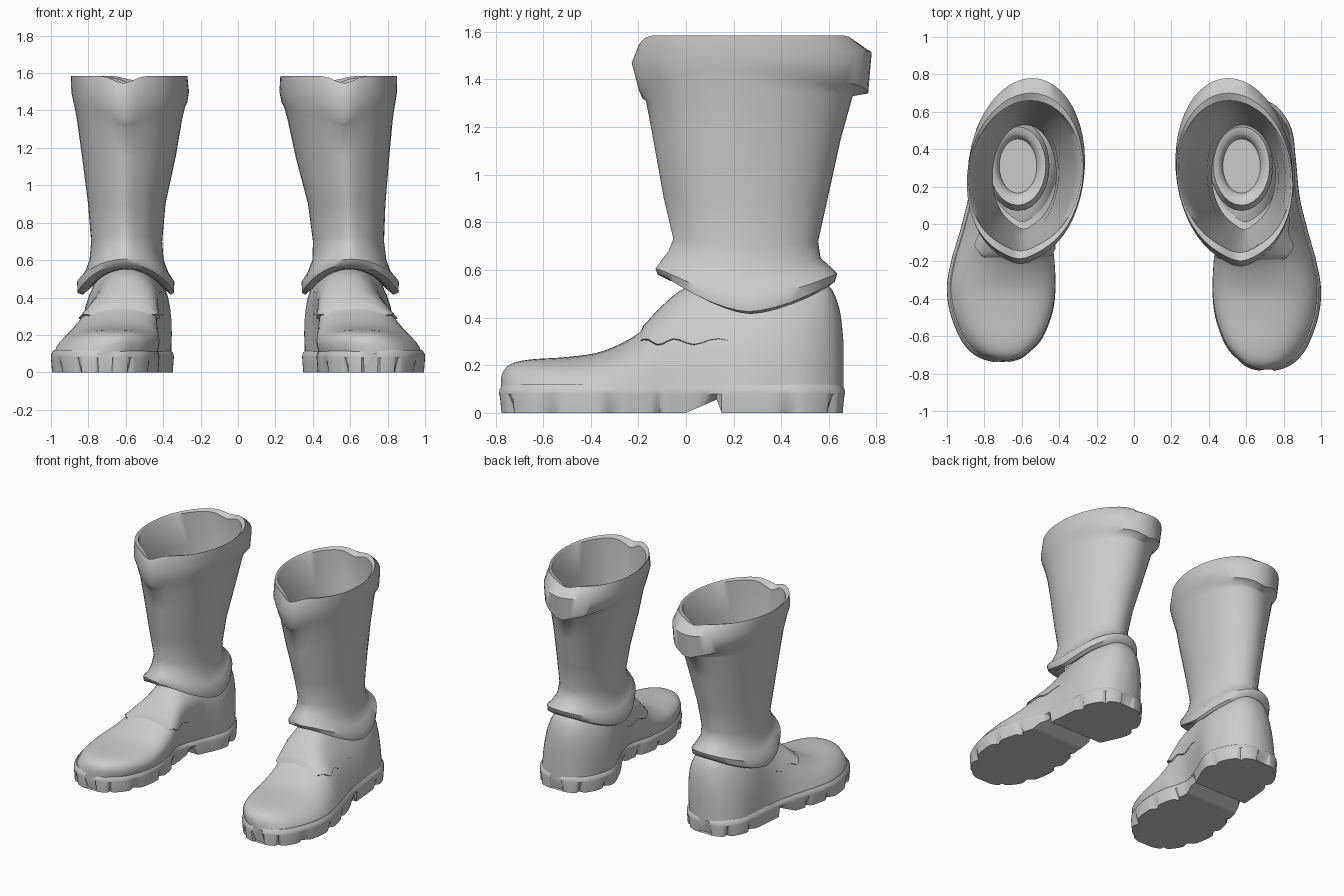
import bpy, bmesh, math
from mathutils import Vector

cube = bpy.data.objects.get("Cube")
if cube:
    bpy.data.objects.remove(cube)

leather = bpy.data.materials.new("plain grey")
leather.use_nodes = True
GREY = (0.6, 0.6, 0.6, 1)
leather.diffuse_color = GREY
leather.node_tree.nodes["Principled BSDF"].inputs["Base Color"].default_value = GREY

# Foot plan from toe to heel: y, inner x, outer x, top z of the upper
FOOT = [(-.785, .67, .75, .15), (-.768, .61, .81, .185), (-.73, .56, .87, .21),
        (-.65, .49, .93, .225), (-.5, .435, .985, .235), (-.35, .42, 1, .26),
        (-.2, .435, .975, .335), (-.11, .46, .95, .43), (0, .475, .92, .52),
        (.15, .425, .885, .56), (.35, .345, .865, .57), (.5, .37, .845, .56),
        (.6, .43, .79, .54), (.65, .5, .73, .44), (.668, .57, .66, .3)]

# Shaft rings: z, centre x, half width, front y, back y, front lift, back lift, notch
SHAFT = [(.47, .595, .17, .03, .53, .08, .08, 0), (.415, .595, .235, -.05, .59, .14, .11, 0),
         (.425, .6, .258, -.1, .625, .155, .125, 0), (.485, .6, .26, -.11, .635, .12, .1, 0),
         (.53, .595, .225, -.085, .61, .11, .08, 0), (.6, .595, .198, -.055, .565, .08, .05, 0),
         (.7, .59, .19, -.035, .555, .03, .02, 0),
         (.9, .58, .207, -.075, .595, 0, 0, 0), (1.15, .557, .25, -.12, .65, 0, 0, 0),
         (1.35, .545, .28, -.15, .7, -.04, -.02, 0),
         (1.42, .54, .294, -.165, .71, -.07, -.07, -.03),
         (1.445, .537, .303, -.18, .765, -.05, -.08, -.04),
         (1.5, .535, .313, -.21, .78, -.02, .02, -.01),
         (1.585, .535, .31, -.18, .7, 0, 0, -.04),
         (1.575, .535, .3, -.135, .66, 0, 0, -.06),
         (1.35, .545, .262, -.13, .67, 0, 0, 0), (.9, .58, .19, -.055, .575, 0, 0, 0),
         (.62, .585, .17, -.01, .53, 0, 0, 0)]

# Lining rim at the bottom of the shaft: z, half width, half depth
LINING = [(.58, .168, .24), (.61, .163, .222), (.635, .15, .21),
          (.63, .125, .175), (.6, .105, .15), (.58, .1, .145)]


def spline(rows, t):
    """Catmull-Rom interpolation through rows, t from 0 to 1."""
    n = len(rows) - 1
    i = min(int(t * n), n - 1)
    u = t * n - i
    p, q, r, s = (rows[max(0, min(n, i + k))] for k in (-1, 0, 1, 2))
    return [b + u / 2 * (c - a + u * (2*a - 5*b + 4*c - d + u * (3*(b - c) + d - a)))
            for a, b, c, d in zip(p, q, r, s)]


def place(p, side):
    """Put a point on one boot; the right boot leans less and is shorter."""
    x, y, z = p
    if side < 0:
        x += .045 * max(0, z - .6)
        y *= .94 if y < 0 else 1
    return Vector((side * x, y, z))


def loft(name, rings, side, closed=True, cap_start=True, cap_end=True, angle=40):
    bm = bmesh.new()
    grid = [[bm.verts.new(place(p, side)) for p in ring] for ring in rings]
    n = len(grid[0])
    for a, b in zip(grid, grid[1:]):
        for i in range(n if closed else n - 1):
            j = (i + 1) % n
            bm.faces.new((a[i], a[j], b[j], b[i]))
    if cap_start:
        bm.faces.new(grid[0])
    if cap_end:
        bm.faces.new(grid[-1])
    bmesh.ops.recalc_face_normals(bm, faces=bm.faces)
    mesh = bpy.data.meshes.new(name)
    bm.to_mesh(mesh)
    bm.free()
    mesh.materials.append(leather)
    obj = bpy.data.objects.new(name, mesh)
    bpy.context.collection.objects.link(obj)
    bpy.ops.object.select_all(action='DESELECT')
    obj.select_set(True)
    bpy.context.view_layer.objects.active = obj
    bpy.ops.object.shade_smooth_by_angle(angle=math.radians(angle))


def toward_spine(x, y, z, cx, d):
    """Move a point horizontally toward the middle line of the foot."""
    v = Vector((cx - x, max(-.5, min(.42, y)) - y, 0))
    return Vector((x, y, z)) + v.normalized() * d


def sole_rings(count=112):
    """Sole with scalloped tread and a raised arch ahead of the heel."""
    rings = []
    for k in range(count + 1):
        y, x0, x1, _ = spline(FOOT, k / count)
        cx = (x0 + x1) / 2
        arch = .065 * y / .15 if 0 < y < .15 else 0
        notch = .03 * max(0, math.cos(2 * math.pi * k / 14)) ** 4
        levels = [(.118, .016), (.1, .002), (.08, 0), (arch, .006 + notch)]
        left = [toward_spine(x0, y, z, cx, d) for z, d in levels]
        right = [toward_spine(x1, y, z, cx, d) for z, d in reversed(levels)]
        rings.append(left + right)
    return rings


def arch_section(row, grow, low=0, n=20):
    """Domed section of the upper, leaning in toward the ankle as it rises."""
    y, x0, x1, top = row
    cx, hw, h = (x0 + x1) / 2, (x1 - x0) / 2 - .014 + grow, top - .1 + grow
    start = math.asin(min(.95, (low / h) ** 1.25)) if low else 0
    slim = max(0, 1 - abs(y + .05) / .3)
    pts = []
    for i in range(n + 1):
        t = start + (math.pi - 2 * start) * i / n
        c = math.cos(t)
        rise = h * max(0, math.sin(t)) ** .8
        lean = (.585 - cx) * min(1, rise / .33)
        pts.append((cx + lean - math.copysign(max(.012, hw) * abs(c) ** (.72 + .25 * slim), c),
                    y * .99, .1 + rise))
    return pts


def upper_rings(count=56):
    return [arch_section(spline(FOOT, k / count), 0) for k in range(count + 1)]


def tongue_rings(count=14):
    """Overlapping instep flap that fades into the ankle."""
    rings = []
    for k in range(count + 1):
        row = spline(FOOT, .425 + .23 * k / count)
        wave = .2 + .012 * math.sin(k * 1.1)
        ring = arch_section(row, .018 * (1 - k / count) if k else -.015, wave)
        tuck = arch_section(row, -.015, wave - .01)
        rings.append([tuck[0]] + ring + [tuck[-1]])
    return rings


def shaft_ring(row, n=48):
    z, cx, hw, yf, yb, front, back, notch = row
    ring = []
    for i in range(n):
        a = 2 * math.pi * i / n
        c = math.cos(a)
        f, b = max(0, c), max(0, -c)
        y = (yf + yb) / 2 - (yb - yf) / 2 * c
        ridge = .018 * f ** 30
        x = cx + hw * math.sin(a) - .06 * (y - .3) * (z - .4)
        ring.append((x, y - ridge, z + front * f ** 1.6 + back * b ** 1.6
                     + notch * (f ** 40 + .6 * b ** 40)))
    return ring


def lining_ring(row, cx, n=28):
    z, rx, ry = row
    return [(cx + rx * math.sin(2 * math.pi * i / n),
             .31 - ry * math.cos(2 * math.pi * i / n), z) for i in range(n)]


# Both boots
for side, label, lining_x in ((1, "left", .575), (-1, "right", .62)):
    loft(label + "_sole", sole_rings(), side, angle=35)
    loft(label + "_upper", upper_rings(), side, closed=False, angle=60)
    loft(label + "_tongue", tongue_rings(), side, closed=False,
         cap_start=False, cap_end=False, angle=50)
    loft(label + "_shaft", [shaft_ring(r) for r in SHAFT], side,
         cap_start=False, cap_end=False, angle=50)
    loft(label + "_lining", [lining_ring(r, lining_x) for r in LINING], side,
         cap_start=False, angle=50)
